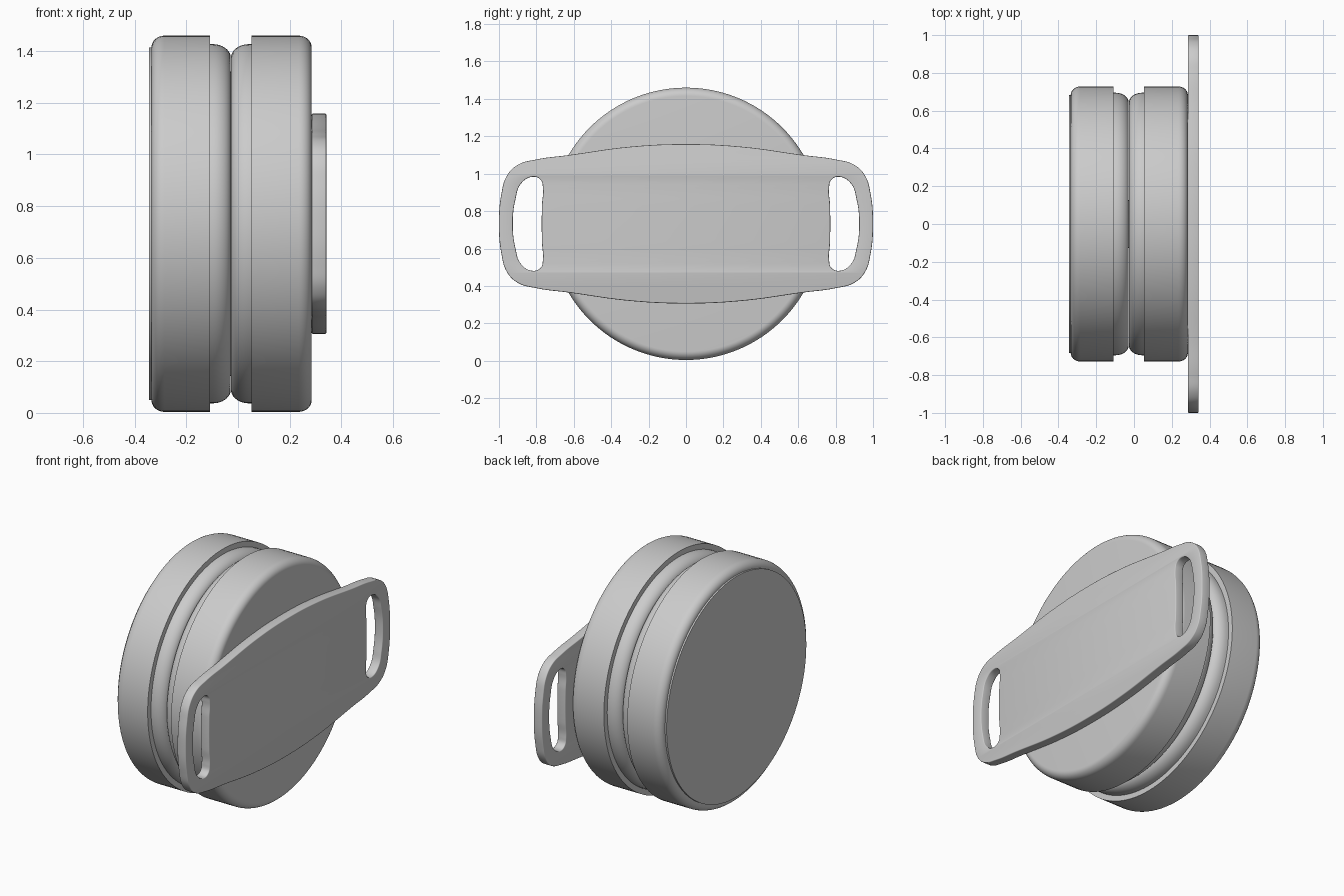
import bpy, bmesh, math
from mathutils import Matrix

cube = bpy.data.objects.get("Cube")
if cube:
    bpy.data.objects.remove(cube, do_unlink=True)

MID = 0.732
R = 0.728

grey = bpy.data.materials.new("plain_grey")
grey.use_nodes = True
colour = (0.6, 0.6, 0.6, 1)
grey.diffuse_color = colour
grey.node_tree.nodes["Principled BSDF"].inputs["Base Color"].default_value = colour


def finish(ob, angle=35):
    ob.data.materials.append(grey)
    bpy.ops.object.select_all(action='DESELECT')
    ob.select_set(True)
    bpy.context.view_layer.objects.active = ob
    bpy.ops.object.shade_smooth_by_angle(angle=math.radians(angle))


def arc(cx, cr, ax, ar, start, end, n=8):
    """Elliptical arc in (x, radius) space, angles in degrees from +x."""
    angles = [math.radians(start + (end - start) * i / n) for i in range(n + 1)]
    return [(cx + ax * math.cos(a), cr + ar * math.sin(a)) for a in angles]


def lathe(name, profile, steps=128):
    """Spin an (x, radius) profile around the x axis."""
    bm = bmesh.new()
    verts = [bm.verts.new((x, 0, r)) for x, r in profile]
    edges = [bm.edges.new(pair) for pair in zip(verts, verts[1:])]
    bmesh.ops.spin(bm, geom=verts + edges, cent=(0, 0, 0), axis=(1, 0, 0),
                   angle=math.tau, steps=steps)
    bmesh.ops.remove_doubles(bm, verts=bm.verts, dist=1e-4)
    bmesh.ops.recalc_face_normals(bm, faces=bm.faces)
    me = bpy.data.meshes.new(name)
    bm.to_mesh(me)
    bm.free()
    ob = bpy.data.objects.new(name, me)
    ob.location.z = MID
    bpy.context.collection.objects.link(ob)
    finish(ob)


# Two rounded drums, each with a softer bead that meets in the central groove
lathe("back_drum",
      [(-0.345, 0), (-0.345, 0.682), (-0.335, 0.682)]
      + arc(-0.285, R - 0.045, 0.05, 0.045, 180, 90)
      + [(-0.108, R), (-0.108, 0.695)]
      + arc(-0.097, 0.64, 0.07, 0.055, 90, 10)
      + [(-0.028, 0)])
lathe("front_drum",
      [(-0.028, 0)] + arc(0.042, 0.64, 0.07, 0.055, 170, 90)
      + [(0.052, 0.695), (0.052, R)]
      + arc(0.235, R - 0.045, 0.05, 0.045, 90, 0)
      + [(0.285, 0)])


# Strap plate with a slot at each end, outlined by smooth closed curves
def loop(curve, points):
    spline = curve.splines.new('BEZIER')
    spline.bezier_points.add(len(points) - 1)
    for bp, (u, v) in zip(spline.bezier_points, points):
        bp.co = (u, v, 0)
        bp.handle_left_type = bp.handle_right_type = 'AUTO'
    spline.use_cyclic_u = True


def flip_v(points):
    return points + [(u, -v) for u, v in reversed(points) if v]


quarter = [(1.0, 0), (0.987, 0.16), (0.957, 0.258), (0.9, 0.315), (0.8, 0.344),
           (0.63, 0.367), (0.3, 0.412)]
top_half = quarter + [(0, 0.426)] + [(-u, v) for u, v in reversed(quarter)]
outline = top_half + [(u, -v) for u, v in reversed(top_half[1:-1])]

slot_half = [(0.926, 0), (0.912, 0.13), (0.882, 0.215), (0.82, 0.251),
             (0.777, 0.235), (0.765, 0.19), (0.77, 0.1)]
slot = flip_v(slot_half)

curve = bpy.data.curves.new("strap_plate_curve", 'CURVE')
curve.dimensions = '2D'
curve.fill_mode = 'BOTH'
curve.resolution_u = 10
bevel = 0.005
curve.extrude = 0.0285 - bevel
curve.bevel_depth = bevel
curve.bevel_resolution = 2
curve.offset = -bevel
loop(curve, outline)
for side in (1, -1):
    loop(curve, [(side * u, v) for u, v in slot])

helper = bpy.data.objects.new("strap_plate_helper", curve)
bpy.context.collection.objects.link(helper)
mesh = bpy.data.meshes.new_from_object(
    helper.evaluated_get(bpy.context.evaluated_depsgraph_get()))
bpy.data.objects.remove(helper, do_unlink=True)

bm = bmesh.new()
bm.from_mesh(mesh)
bmesh.ops.remove_doubles(bm, verts=bm.verts, dist=1e-4)
bmesh.ops.recalc_face_normals(bm, faces=bm.faces)
bm.to_mesh(mesh)
bm.free()
mesh.transform(Matrix.Rotation(math.pi / 2, 4, 'Z') @ Matrix.Rotation(math.pi / 2, 4, 'X'))
plate = bpy.data.objects.new("strap_plate", mesh)
plate.location = (0.3135, 0, MID)
bpy.context.collection.objects.link(plate)
finish(plate)
